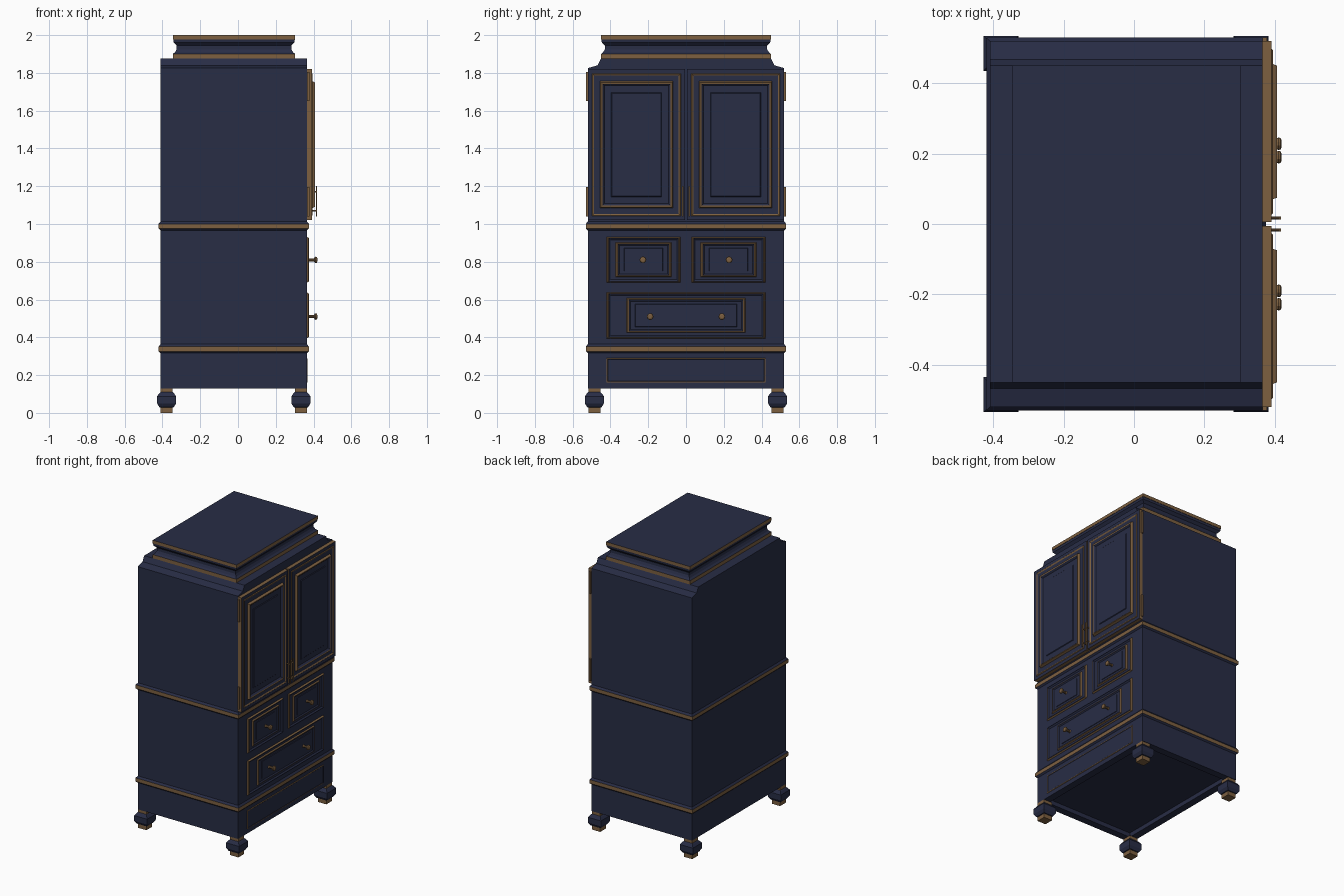
import bpy, bmesh, math

if "Cube" in bpy.data.objects:
    bpy.data.objects.remove(bpy.data.objects["Cube"])


def material(name, col):
    m = bpy.data.materials.new(name)
    m.diffuse_color = (*col, 1)
    m.use_nodes = True
    m.node_tree.nodes["Principled BSDF"].inputs["Base Color"].default_value = m.diffuse_color
    return m


MATS = [material("navy_paint", (0.021, 0.026, 0.06)),
        material("gold_trim", (0.205, 0.117, 0.051))]
N, G = 0, 1
FX = 0.365   # x of the cabinet's door side


def loft(name, rings, mats, cap_start=True):
    """Skin a list of equal point rings; mats[i] colours the band after ring i."""
    bm = bmesh.new()
    vs = [[bm.verts.new(p) for p in r] for r in rings]
    n = len(vs[0])
    for i in range(len(vs) - 1):
        a, b = vs[i], vs[i + 1]
        for k in range(n):
            j = (k + 1) % n
            bm.faces.new((a[k], a[j], b[j], b[k])).material_index = mats[i]
    if cap_start:
        bm.faces.new(vs[0][::-1]).material_index = mats[0]
    bm.faces.new(vs[-1]).material_index = mats[-1]
    me = bpy.data.meshes.new(name)
    bm.to_mesh(me)
    bm.free()
    for m in MATS:
        me.materials.append(m)
    ob = bpy.data.objects.new(name, me)
    bpy.context.collection.objects.link(ob)
    return ob


def stack(name, x0, x1, y0, y1, levels):
    """Rectangular sections up z; level = (z, grow x, grow y, colour of next band)."""
    rings = [[(x0 - gx, y0 - gy, z), (x1 + gx, y0 - gy, z),
              (x1 + gx, y1 + gy, z), (x0 - gx, y1 + gy, z)] for z, gx, gy, _ in levels]
    return loft(name, rings, [l[3] for l in levels])


def panel(name, y0, y1, z0, z1, bands):
    """Concentric frames on the door side; band = (inset y, inset z, x, colour of next band)."""
    rings = [[(x, y0 + iy, z0 + iz), (x, y1 - iy, z0 + iz),
              (x, y1 - iy, z1 - iz), (x, y0 + iy, z1 - iz)] for iy, iz, x, _ in bands]
    return loft(name, rings, [b[3] for b in bands], cap_start=False)


def lathe_x(name, y, z, prof, sides=10):
    """Turned part along x; prof = (x, radius)."""
    rings = [[(x, y + r * math.cos(2 * math.pi * k / sides), z + r * math.sin(2 * math.pi * k / sides))
              for k in range(sides)] for x, r in prof]
    return loft(name, rings, [G] * len(prof))


# carcass: recessed underside, plinth, two mouldings, upper case, sloped shoulders
def moulding(z):
    return [(z - 0.022, 0, 0, N), (z - 0.012, 0.01, 0.01, G),
            (z + 0.013, 0.01, 0.01, N), (z + 0.026, 0, 0, N)]


stack("cabinet_carcass", -0.41, FX, -0.52, 0.52,
      [(0.16, -0.05, -0.05, N), (0.13, -0.05, -0.05, N), (0.13, 0, 0, N)]
      + moulding(0.338) + moulding(0.988)
      + [(1.825, 0, 0, N), (1.84, 0, -0.052, N), (1.875, 0, -0.07, N)])

# crown
stack("crown", -0.345, 0.303, -0.45, 0.45,
      [(1.875, 0, 0, G), (1.90, 0, 0, N), (1.91, -0.012, -0.012, N), (1.925, -0.02, -0.02, N),
       (1.945, -0.02, -0.02, N), (1.962, -0.004, -0.004, N), (1.978, -0.002, -0.002, N),
       (1.978, 0, 0, G), (2.0, 0, 0, N)])

# feet
for side, fx in (("back", -0.378), ("front", 0.333)):
    for s in (-1, 1):
        y = s * 0.485
        stack(f"{side}_foot_{'left' if s < 0 else 'right'}", fx, fx, y, y,
              [(z, w, w, m) for z, w, m in
               ((0, 0.032, G), (0.028, 0.032, N), (0.03, 0.038, N), (0.05, 0.05, N),
                (0.088, 0.05, N), (0.105, 0.038, N), (0.11, 0.032, G), (0.131, 0.032, G))])

# bands shared by the drawer fronts: raised rim, sunk field, raised inner frame
def drawer_bands(iy, iz):
    return [(0, 0, FX, G), (0.004, 0.004, FX + 0.007, G), (0.011, 0.006, FX + 0.01, N),
            (0.018, 0.016, FX + 0.002, N), (iy, iz, FX + 0.002, G),
            (iy + 0.006, iz + 0.004, FX + 0.01, G), (iy + 0.012, iz + 0.008, FX + 0.01, N),
            (iy + 0.02, iz + 0.016, FX + 0.004, N), (iy + 0.045, iz + 0.03, FX + 0.004, N),
            (iy + 0.047, iz + 0.032, FX + 0.007, N)]


KNOB = ((FX, 0.013), (FX + 0.012, 0.008), (0.403, 0.008), (0.405, 0.015),
        (0.411, 0.018), (0.417, 0.016), (0.42, 0.009))

for s in (-1, 1):
    tag = "left" if s < 0 else "right"

    # doors
    y0, y1 = sorted((s * 0.005, s * 0.52))
    panel(f"door_{tag}", y0, y1, 1.02, 1.82,
          [(i, i, x, m) for i, x, m in
           ((0, FX, G), (0, 0.391, N), (0.022, 0.391, G), (0.026, 0.395, G), (0.034, 0.391, N),
            (0.064, 0.391, G), (0.07, 0.407, G), (0.078, 0.405, N), (0.088, 0.394, N),
            (0.124, 0.394, N), (0.128, 0.398, N))])

    # door pulls: thin upright bar on two posts
    stack(f"door_pull_{tag}", 0.415, 0.415, s * 0.017, s * 0.017,
          [(1.04, 0.003, 0.004, G), (1.20, 0.003, 0.004, G)])
    for z in (1.07, 1.17):
        lathe_x(f"pull_post_{tag}", s * 0.017, z, ((0.388, 0.004), (0.415, 0.004)), 6)

    # hinges
    for z in (1.04, 1.65):
        stack(f"hinge_{tag}", 0.372, 0.372, s * 0.524, s * 0.524,
              [(z, 0.006, 0.006, G), (z + 0.155, 0.006, 0.006, G)])

    # small drawers and all knobs
    y0, y1 = sorted((s * 0.03, s * 0.42))
    panel(f"small_drawer_{tag}", y0, y1, 0.69, 0.932, drawer_bands(0.048, 0.03))
    lathe_x(f"small_drawer_knob_{tag}", s * 0.228, 0.81, KNOB)
    lathe_x(f"large_drawer_knob_{tag}", s * 0.19, 0.51, KNOB)

# large drawer
panel("large_drawer", -0.42, 0.42, 0.395, 0.637, drawer_bands(0.105, 0.03))

# plinth panel
panel("plinth_panel", -0.422, 0.422, 0.16, 0.29,
      [(0, 0, FX, G), (0.002, 0.002, FX + 0.003, G), (0.006, 0.006, FX + 0.003, N),
       (0.008, 0.008, FX + 0.001, N)])
